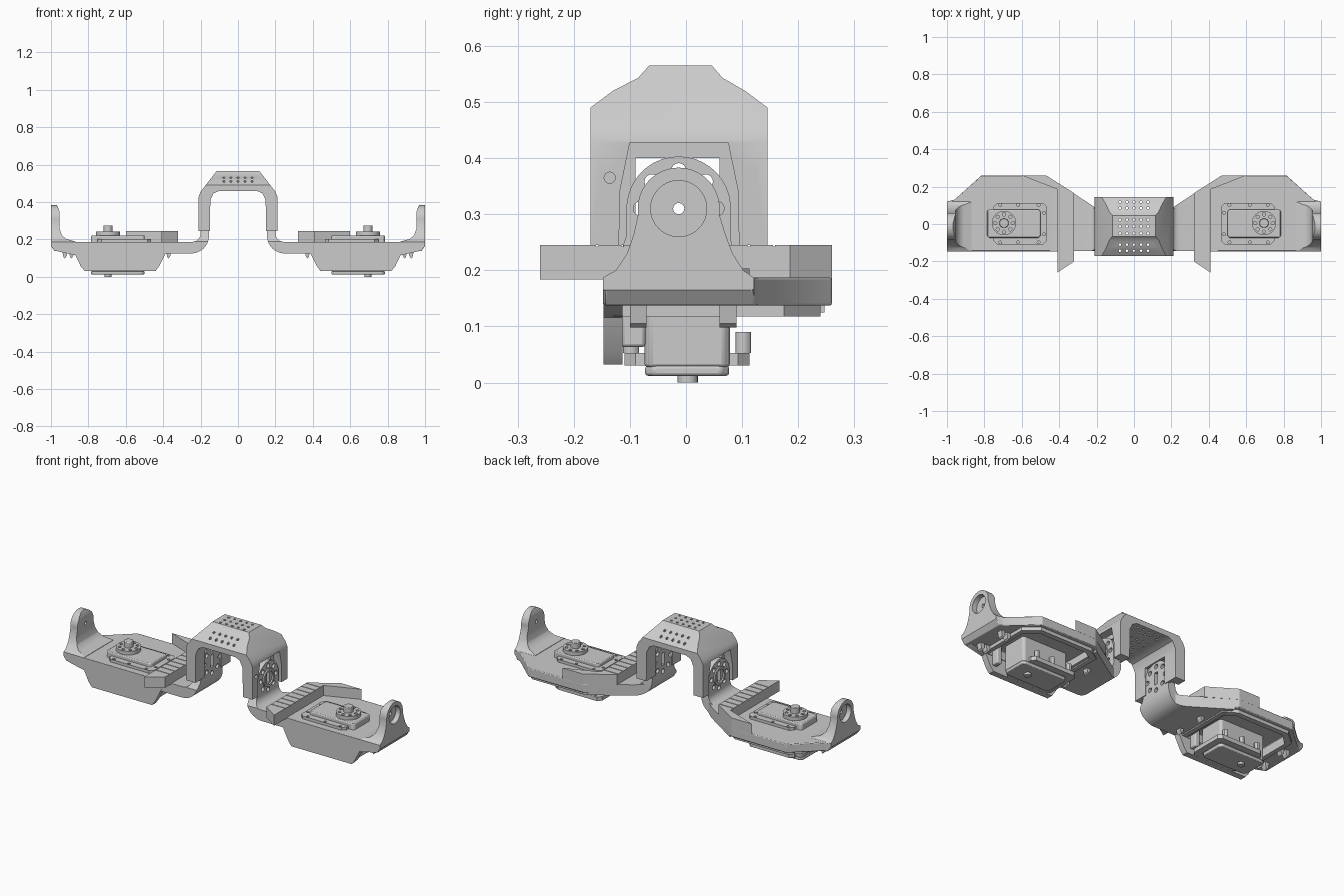
import bpy, bmesh, math
from mathutils import Vector

if "Cube" in bpy.data.objects:
    bpy.data.objects.remove(bpy.data.objects["Cube"])

AX = {'x': (1, 2, 0), 'y': (0, 2, 1), 'z': (0, 1, 2)}


def add_prism(bm, pts, axis, lo, hi):
    a, b, c = AX[axis]
    rings = []
    for h in (lo, hi):
        ring = []
        for p in pts:
            v = Vector((0, 0, 0))
            v[a], v[b], v[c] = p[0], p[1], h
            ring.append(bm.verts.new(v))
        rings.append(ring)
    n = len(pts)
    bm.faces.new(rings[0])
    bm.faces.new(rings[1])
    for i in range(n):
        j = (i + 1) % n
        bm.faces.new((rings[0][i], rings[0][j], rings[1][j], rings[1][i]))


def solid(name, prisms):
    """One object from a list of (points, axis, low, high) prisms."""
    bm = bmesh.new()
    for p in prisms:
        add_prism(bm, *p)
    bmesh.ops.recalc_face_normals(bm, faces=bm.faces)
    me = bpy.data.meshes.new(name)
    bm.to_mesh(me)
    bm.free()
    ob = bpy.data.objects.new(name, me)
    bpy.context.collection.objects.link(ob)
    return ob


def circle(u, v, r, n=32, a0=0, a1=360):
    full = a1 - a0 == 360
    k = n if full else n - 1
    return [(u + r * math.cos(math.radians(a0 + (a1 - a0) * i / k)),
             v + r * math.sin(math.radians(a0 + (a1 - a0) * i / k))) for i in range(n)]


def rect(u0, u1, v0, v1, c=0):
    if not c:
        return [(u0, v0), (u1, v0), (u1, v1), (u0, v1)]
    return [(u0 + c, v0), (u1 - c, v0), (u1, v0 + c), (u1, v1 - c),
            (u1 - c, v1), (u0 + c, v1), (u0, v1 - c), (u0, v0 + c)]


def boolean(ob, op, prisms):
    cutter = solid('cutter', prisms)
    m = ob.modifiers.new('bool', 'BOOLEAN')
    m.operation, m.object, m.solver = op, cutter, 'EXACT'
    bpy.context.view_layer.objects.active = ob
    bpy.ops.object.modifier_apply(modifier=m.name)
    bpy.data.objects.remove(cutter)


def finish(ob, bevel=0, mirror=True):
    if bevel:
        m = ob.modifiers.new('bevel', 'BEVEL')
        m.width, m.segments, m.limit_method = bevel, 2, 'ANGLE'
        m.angle_limit = math.radians(40)
    if mirror:
        m = ob.modifiers.new('mirror', 'MIRROR')
        m.use_mirror_merge = False
    bpy.ops.object.select_all(action='DESELECT')
    ob.select_set(True)
    bpy.context.view_layer.objects.active = ob
    bpy.ops.object.shade_smooth_by_angle(angle=math.radians(30))


CY, CZ = -0.013, 0.31   # pivot axis shared by bracket, arms and ears

# central bracket: arch profile trimmed by the side profile
half = [(0.21, 0.245), (0.21, 0.43), (0.2, 0.455), (0.115, 0.565)]
inner = [(0.10, 0.46), (0.13, 0.447), (0.148, 0.41), (0.15, 0.245)]
arch = half + [(-x, z) for x, z in half[::-1]] + [(-x, z) for x, z in inner[::-1]] + inner
bracket = solid('center_bracket', [(arch, 'y', -0.3, 0.3)])
side = [(-0.17, 0.2), (-0.17, 0.49), (-0.13, 0.52), (-0.085, 0.543), (-0.065, 0.566), (0.045, 0.566),
        (0.065, 0.543), (0.105, 0.52), (0.145, 0.49), (0.145, 0.2)]
boolean(bracket, 'INTERSECT', [(side, 'x', -0.4, 0.4)])
recess = [(-0.12, 0.2), (-0.118, 0.34), (-0.10, 0.428), (0.075, 0.428), (0.093, 0.34), (0.095, 0.2)]
boolean(bracket, 'DIFFERENCE', [(recess, 'x', 0.165, 0.3), (recess, 'x', -0.3, -0.165)])
boolean(bracket, 'DIFFERENCE', [(rect(-0.09, 0.06, 0.2, 0.40), 'x', -0.3, 0.3)])
boolean(bracket, 'DIFFERENCE', [(circle(y, 0.365, 0.010, 16), 'x', -0.3, 0.3) for y in (-0.136, 0.11)] +
        [(circle(y, 0.365, 0.018, 20), 'x', s - 0.02, s + 0.02)
         for y in (-0.1361, 0.1101) for s in (-0.222, 0.222)])
boolean(bracket, 'DIFFERENCE', [(circle(0.0375 * i, y, 0.007, 10), 'z', 0.3, 0.7) for i in range(-2, 3)
                                for y in (-0.143, -0.11, -0.05, -0.013, 0.024, 0.085, 0.118)])
finish(bracket, mirror=False)

# arm link: upright round plate curving into the horizontal arm
curve = ([(0.2, 0.45), (0.155, 0.45)] + circle(0.25, 0.22, 0.095, 9, 180, 270) +
         [(0.45, 0.125), (0.45, 0.187)] + circle(0.245, 0.232, 0.045, 7, 270, 180))
link = solid('arm_link', [(curve, 'y', -0.4, 0.4)])
plate = ([(-0.145, 0.1), (-0.145, 0.19), (-0.12, 0.22), (-0.107, 0.26)] +
         circle(CY, CZ, 0.093, 21, 185, -5) + [(0.08, 0.26), (0.085, 0.19), (0.27, 0.188), (0.27, 0.1)])
boolean(link, 'INTERSECT', [(plate, 'x', 0.1, 0.6)])
boolean(link, 'INTERSECT', [([(0.1, -0.146), (0.45, -0.146), (0.45, 0.247), (0.2, 0.084), (0.1, 0.084)],
                             'z', 0.0, 0.6)])
boolean(link, 'DIFFERENCE',
        [(circle(CY + 0.068 * math.cos(k * math.pi / 4), CZ + 0.068 * math.sin(k * math.pi / 4), 0.013, 16),
          'x', 0.1, 0.25) for k in range(8)] + [(rect(CY - 0.012, CY + 0.012, CZ - 0.035, CZ + 0.035), 'x', 0.1, 0.25)])
finish(link)

# raised hub ring on the link's outer face
ring = solid('pivot_ring', [(circle(CY, CZ, 0.05), 'x', 0.19, 0.208)])
boolean(ring, 'DIFFERENCE', [(circle(CY, CZ, 0.037), 'x', 0.1, 0.3)])
finish(ring)

# deck with stepped, hollow underside
deck_pts = [(0.40, -0.145), (1.0, -0.145), (1.0, 0.12), (0.96, 0.13), (0.815, 0.26), (0.47, 0.26), (0.40, 0.215)]
deck = solid('deck', [(deck_pts, 'z', 0.137, 0.187)])
finish_pts = [(0.41, -0.13), (0.88, -0.13), (0.88, 0.175), (0.805, 0.24), (0.478, 0.24), (0.41, 0.196)]
hollow = [(0.435, -0.11), (0.855, -0.11), (0.855, 0.15), (0.79, 0.21), (0.49, 0.21), (0.435, 0.175)]
boolean(deck, 'DIFFERENCE', [(hollow, 'z', 0.1, 0.165)])
boolean(deck, 'DIFFERENCE', [([(0.94, 0.12), (1.1, 0.03), (1.1, 0.165), (1.0, 0.165), (0.98, 0.137)], 'y', -0.3, 0.3)])
finish(deck, 0.004)
rim = solid('deck_under_rim', [(finish_pts, 'z', 0.118, 0.14)])
boolean(rim, 'DIFFERENCE', [(hollow, 'z', 0.1, 0.165)])
finish(rim)

# front skirt plate with small slot, ribs and hooks behind it
skirt = solid('front_skirt', [([(0.37, 0.186), (0.385, 0.13), (0.42, 0.06), (0.44, 0.032), (0.82, 0.032),
                                (0.84, 0.055), (0.87, 0.116), (0.97, 0.138), (1.0, 0.165), (1.0, 0.186)],
                               'y', -0.147, -0.113)])
boolean(skirt, 'DIFFERENCE', [(rect(0.87, 0.895, 0.16, 0.178), 'y', -0.2, -0.135)])
finish(skirt)
ribs = solid('skirt_ribs', [(rect(x, x + 0.03, -0.115, -0.072), 'z', 0.063, 0.166) for x in (0.46, 0.8)])
finish(ribs, 0.006)
hooks = solid('under_hooks', [([(x, 0.14), (x, 0.115), (x + 0.01, 0.098), (x + 0.018, 0.105), (x + 0.025, 0.14)],
                               'y', y, y + 0.03) for x in (0.36, 0.88, 0.915) for y in (-0.1, 0.06)])
finish(hooks)

# bent rail on top of the deck, with shallow grooves
rail = solid('deck_rail', [([(0.41, -0.26), (0.32, -0.2), (0.32, 0.165), (0.47, 0.26), (0.6, 0.26), (0.41, 0.185)],
                            'z', 0.184, 0.245)])
boolean(rail, 'DIFFERENCE', [(rect(0.3, 0.45, y, y + 0.004), 'z', 0.242, 0.3)
                             for y in [-0.16 + 0.045 * i for i in range(8)]])
finish(rail)

# end ear with countersunk pivot hole
ear = solid('end_ear', [([(0.87, 0.15), (0.87, 0.189), (0.92, 0.203), (0.943, 0.225), (0.955, 0.26), (0.955, 0.35),
                          (0.962, 0.372), (0.978, 0.4), (1.0, 0.4), (1.0, 0.166), (0.98, 0.14)], 'y', -0.3, 0.3)])
boolean(ear, 'INTERSECT', [([(-0.148, 0.1), (-0.148, 0.187), (-0.125, 0.2), (-0.105, 0.23), (-0.093, 0.265)] +
                            circle(CY, CZ, 0.073, 25, 188, -8) +
                            [(0.07, 0.265), (0.083, 0.23), (0.102, 0.2), (0.121, 0.187), (0.121, 0.1)],
                            'x', 0.5, 1.2)])
boolean(ear, 'DIFFERENCE', [(circle(CY, CZ, 0.05, 40), 'x', 0.972, 1.1)])
boolean(ear, 'DIFFERENCE', [(circle(CY, CZ, 0.010, 16), 'x', 0.9, 1.1)])
finish(ear)

# actuator: body, caps, screw flanges
finish(solid('actuator_body', [(rect(0.5, 0.785, -0.074, 0.078, 0.01), 'z', 0.028, 0.222)]), 0.005)
finish(solid('actuator_bottom_cap', [(rect(0.5, 0.785, -0.073, 0.077, 0.015), 'z', 0.012, 0.03)]), 0.005)
screws = [(x, y) for x in (0.51, 0.62, 0.715) for y in (-0.098, 0.102)] + [(0.481, -0.055), (0.481, 0.06)]
for name, lo, hi in (('actuator_top_flange', 0.186, 0.203), ('actuator_bottom_flange', 0.03, 0.053)):
    flange = solid(name, [(rect(0.465, 0.75, -0.11, 0.113, 0.02), 'z', lo, hi)])
    boolean(flange, 'DIFFERENCE', [(circle(x, y, 0.008, 12), 'z', lo + 0.004, 0.3) for x, y in screws])
    finish(flange)
finish(solid('flange_lugs', [(circle(x, y, 0.014, 12), 'z', 0.053, 0.09) for x, y in screws[:6]]))

# rotating horn with bolt circle, hub and lower pin
horn = solid('horn_disc', [(circle(0.695, 0.005, 0.065), 'z', 0.22, 0.243)])
boolean(horn, 'DIFFERENCE', [(circle(0.695 + 0.047 * math.cos(k * math.pi / 4), 0.005 + 0.047 * math.sin(k * math.pi / 4),
                                     0.009, 12), 'z', 0.23, 0.3) for k in range(8)])
finish(horn)
finish(solid('horn_hub', [(circle(0.695, 0.005, 0.025, 24), 'z', 0.235, 0.275)]), 0.003)
finish(solid('lower_pin', [(circle(0.695, 0.003, 0.018, 20), 'z', 0.0, 0.02)]))
